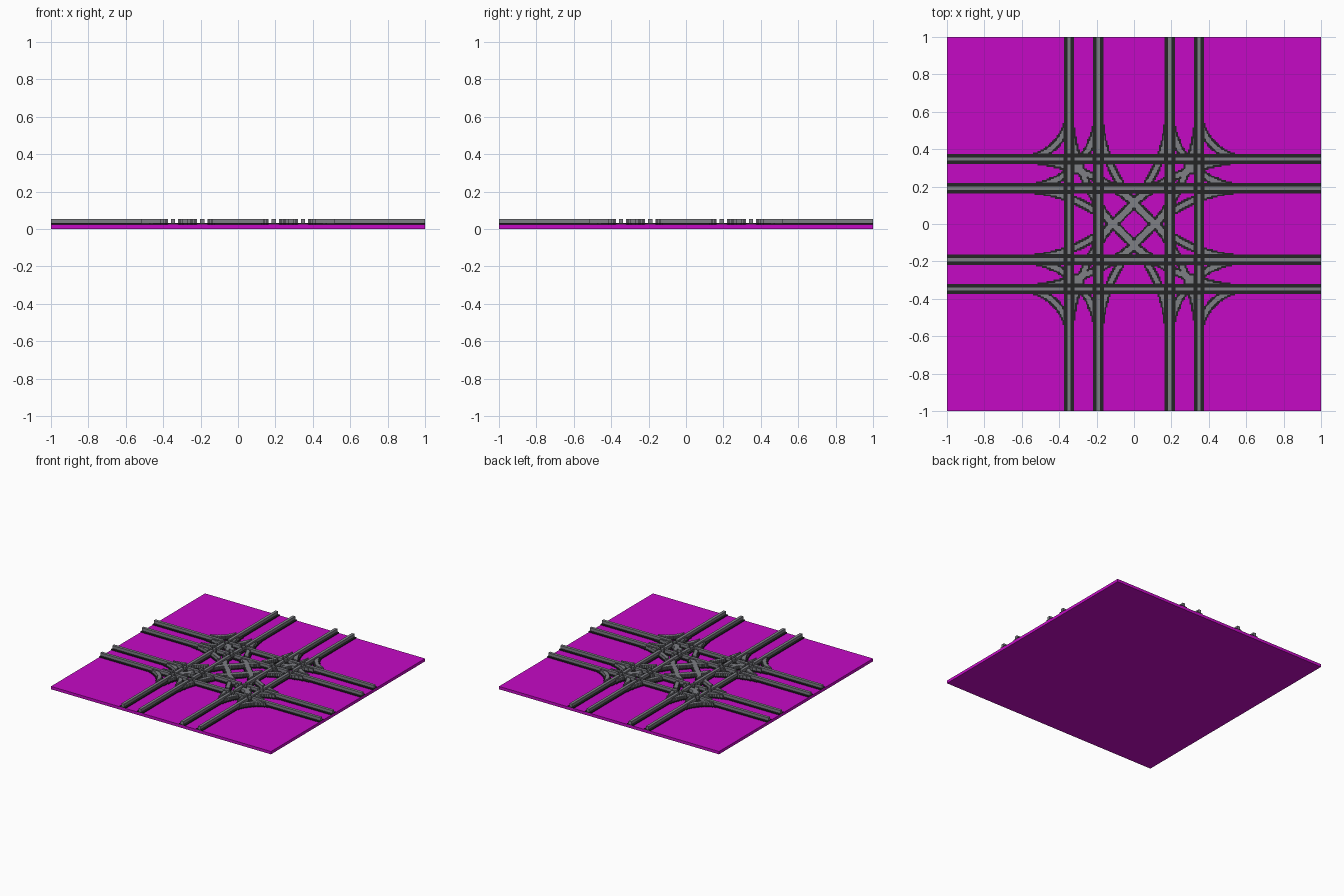
import bpy, bmesh, math

if "Cube" in bpy.data.objects:
    bpy.data.objects.remove(bpy.data.objects["Cube"], do_unlink=True)

N = 256                     # cells along one side
V = 2 / N                   # cell size
Z_SLAB, Z_BED, Z_RAIL = 3 * V, 4 * V, 7 * V
LINES = [-44.5, -24.5, 24.5, 44.5]      # straight rail centres, in cells
RAIL, BED = 1.5, 3.5                    # half widths of straight rail and its bed


def material(name, rgb):
    m = bpy.data.materials.new(name)
    m.use_nodes = True
    m.diffuse_color = (*rgb, 1)
    m.node_tree.nodes["Principled BSDF"].inputs["Base Color"].default_value = (*rgb, 1)
    return m


magenta = material("magenta", (0.56, 0.003, 0.56))
black = material("bed black", (0.018, 0.018, 0.019))
grey = material("rail grey", (0.21, 0.215, 0.235))


def finish(name, bm, mat):
    me = bpy.data.meshes.new(name)
    bm.to_mesh(me)
    bm.free()
    me.materials.append(mat)
    ob = bpy.data.objects.new(name, me)
    bpy.context.collection.objects.link(ob)
    return ob


def add_box(bm, x0, x1, y0, y1, z0, z1):
    vs = bmesh.ops.create_cube(bm, size=1)["verts"]
    for v in vs:
        v.co = (x1 if v.co.x > 0 else x0, y1 if v.co.y > 0 else y0, z1 if v.co.z > 0 else z0)


# Ground slab
bm = bmesh.new()
add_box(bm, -1, 1, -1, 1, 0, Z_SLAB)
finish("ground_slab", bm, magenta)


def spans(with_posts):
    """Stretches between crossings, optionally with the short posts inside them."""
    out, start = [], -N / 2
    for c in LINES:
        out.append((start, c - BED))
        if with_posts:
            out.append((c - RAIL, c + RAIL))
        start = c + BED
    return out + [(start, N / 2)]


# Straight beds and rails, notched beside every crossing rail
beds, rails = bmesh.new(), bmesh.new()
for c in LINES:
    add_box(beds, -1, 1, (c - BED) * V, (c + BED) * V, Z_SLAB, Z_BED)
    for a, b in spans(False):
        add_box(beds, (c - BED) * V, (c + BED) * V, a * V, b * V, Z_SLAB, Z_BED)
        add_box(rails, (c - RAIL) * V, (c + RAIL) * V, a * V, b * V, Z_BED, Z_RAIL)
    for a, b in spans(True):
        add_box(rails, a * V, b * V, (c - RAIL) * V, (c + RAIL) * V, Z_BED, Z_RAIL)
finish("straight_beds", beds, black)
finish("straight_rails", rails, grey)

# Curved rails: quarter arcs (centre offset, radius), mirrored to four corners
ARCS = [(77, 32.5), (77, 52.5), (82, 106.5), (82, 126.5)]


def curve_cells(half_width):
    cells = set()
    for i in range(-82, 82):
        for j in range(-82, 82):
            x, y = i + 0.5, j + 0.5
            if any(abs(x - c) < BED or abs(y - c) < BED for c in LINES):
                continue
            for sx in (-1, 1):
                for sy in (-1, 1):
                    for c, r in ARCS:
                        u, w = c - sx * x, c - sy * y
                        if u >= 0 and w >= 0 and abs(math.hypot(u, w) - r) < half_width:
                            cells.add((i, j))
    return cells


def stepped_plate(name, cells, z0, z1, mat):
    """Outer faces of a plate made of square cells."""
    bm = bmesh.new()

    def quad(*pts):
        bm.faces.new([bm.verts.new((x * V, y * V, z)) for x, y, z in pts])

    for i, j in cells:
        ring = [(i, j), (i + 1, j), (i + 1, j + 1), (i, j + 1)]
        quad(*[(x, y, z1) for x, y in ring])
        for k, (dx, dy) in enumerate([(0, -1), (1, 0), (0, 1), (-1, 0)]):
            if (i + dx, j + dy) not in cells:
                (ax, ay), (bx, by) = ring[k], ring[(k + 1) % 4]
                quad((ax, ay, z0), (bx, by, z0), (bx, by, z1), (ax, ay, z1))
    bmesh.ops.remove_doubles(bm, verts=bm.verts, dist=V * 0.01)
    finish(name, bm, mat)


stepped_plate("curved_beds", curve_cells(3.0), Z_SLAB, Z_BED, black)
stepped_plate("curved_rails", curve_cells(1.9), Z_BED, Z_RAIL, grey)
